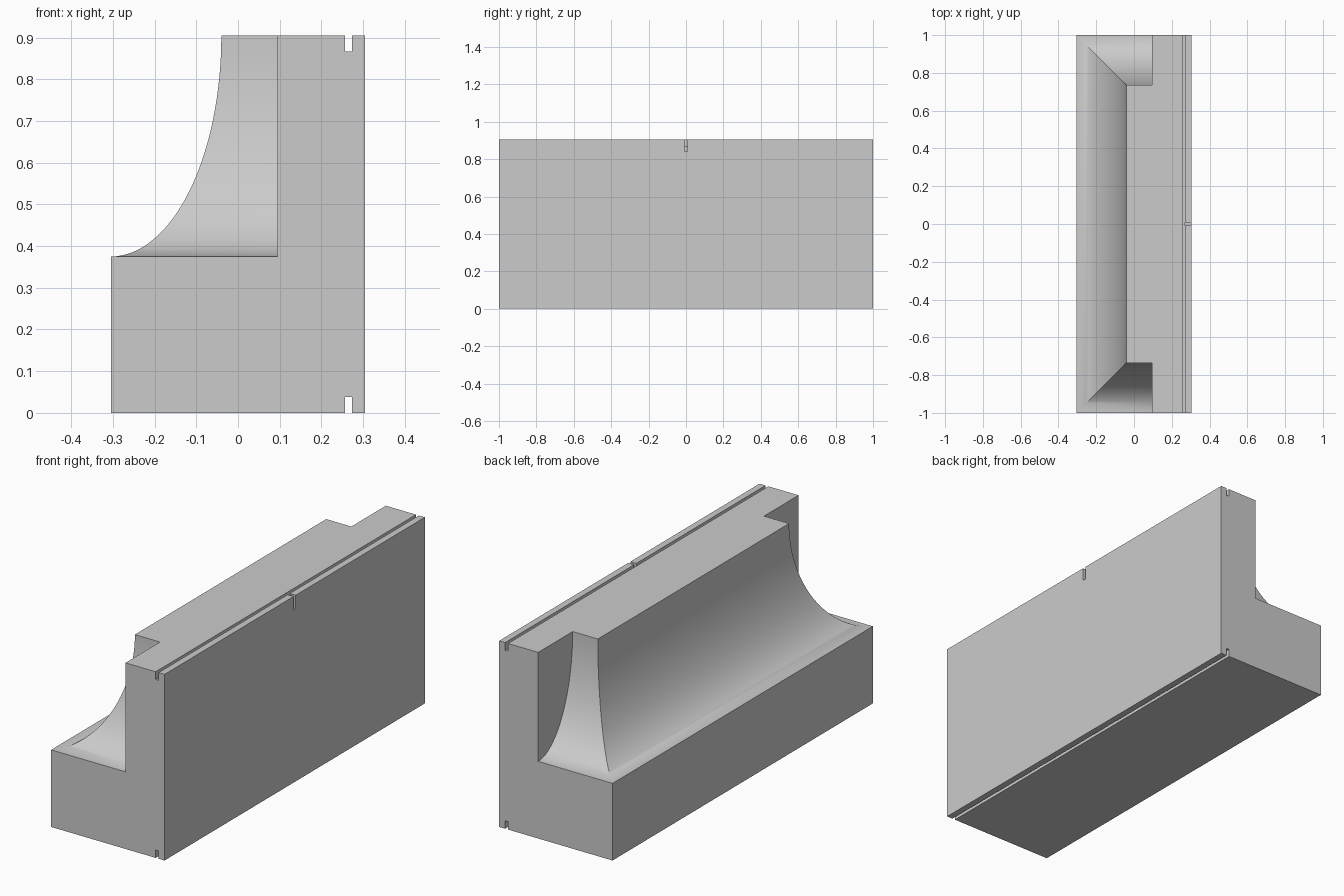
import bpy, bmesh, math

if "Cube" in bpy.data.objects:
    bpy.data.objects.remove(bpy.data.objects["Cube"], do_unlink=True)

BACK, FRONT, WALL = 0.305, -0.305, 0.095    # x of rear face, ledge face, upright face
TOP, LEDGE, COVE = 0.905, 0.375, 0.265      # heights and cove inset
SLOT_A, SLOT_B, SLOT_D = 0.257, 0.273, 0.038
STEPS = 32

grey = bpy.data.materials.new("plain_grey")
grey.use_nodes = True
colour = (0.6, 0.6, 0.6, 1)
grey.diffuse_color = colour
grey.node_tree.nodes["Principled BSDF"].inputs["Base Color"].default_value = colour

bm = bmesh.new()


def face(points):
    bm.faces.new([bm.verts.new(p) for p in points])


# L-shaped profile with a slot in the top and the bottom
profile = [(WALL, TOP), (SLOT_A, TOP), (SLOT_A, TOP - SLOT_D), (SLOT_B, TOP - SLOT_D),
           (SLOT_B, TOP), (BACK, TOP), (BACK, 0), (SLOT_B, 0), (SLOT_B, SLOT_D),
           (SLOT_A, SLOT_D), (SLOT_A, 0), (FRONT, 0), (FRONT, LEDGE), (WALL, LEDGE)]
for y in (-1, 1):
    face([(x, y, z) for x, z in profile])

# Long sides, leaving out the main top, ledge and upright wall
for (xa, za), (xb, zb) in zip(profile[1:-2], profile[2:-1]):
    face([(xa, -1, za), (xb, -1, zb), (xb, 1, zb), (xa, 1, za)])

# Mitred cove: three-sided outlines shrinking along a quarter ellipse
outlines = []
for i in range(STEPS + 1):
    t = math.pi / 2 * i / STEPS
    inset = COVE * math.sin(t)
    z = TOP - (TOP - LEDGE) * math.cos(t)
    x, y = FRONT + inset, 1 - inset
    outlines.append([(WALL, -y, z), (x, -y, z), (x, y, z), (WALL, y, z)])
for low, high in zip(outlines, outlines[1:]):
    for k in range(3):
        face([low[k], low[k + 1], high[k + 1], high[k]])

# Upright wall pieces at each end, and the T-shaped top
for end, y in ((0, -1), (3, 1)):
    face([o[end] for o in outlines] + [(WALL, y, TOP)])
face([(SLOT_A, -1, TOP), (SLOT_A, 1, TOP), (WALL, 1, TOP)]
     + outlines[-1][::-1] + [(WALL, -1, TOP)])

bmesh.ops.remove_doubles(bm, verts=bm.verts[:], dist=0.00002)
bmesh.ops.recalc_face_normals(bm, faces=bm.faces[:])
mesh = bpy.data.meshes.new("coved_block")
bm.to_mesh(mesh)
bm.free()
block = bpy.data.objects.new("coved_block", mesh)
bpy.context.collection.objects.link(block)
mesh.materials.append(grey)

# Small notch through the middle of the rear lip
bpy.ops.mesh.primitive_cube_add(size=1, location=(0.321, 0, 0.89))
cutter = bpy.context.object
cutter.name = "notch_cutter"
cutter.scale = (0.1, 0.016, 0.1)
cutter.hide_render = True
cutter.data.materials.append(grey)
bpy.context.view_layer.update()

bpy.ops.object.select_all(action='DESELECT')
block.select_set(True)
bpy.context.view_layer.objects.active = block
cut = block.modifiers.new("notch", 'BOOLEAN')
cut.operation = 'DIFFERENCE'
cut.solver = 'EXACT'
cut.object = cutter
bpy.ops.object.modifier_apply(modifier=cut.name)
bpy.data.objects.remove(cutter, do_unlink=True)
bpy.ops.object.shade_smooth_by_angle(angle=math.radians(30))
